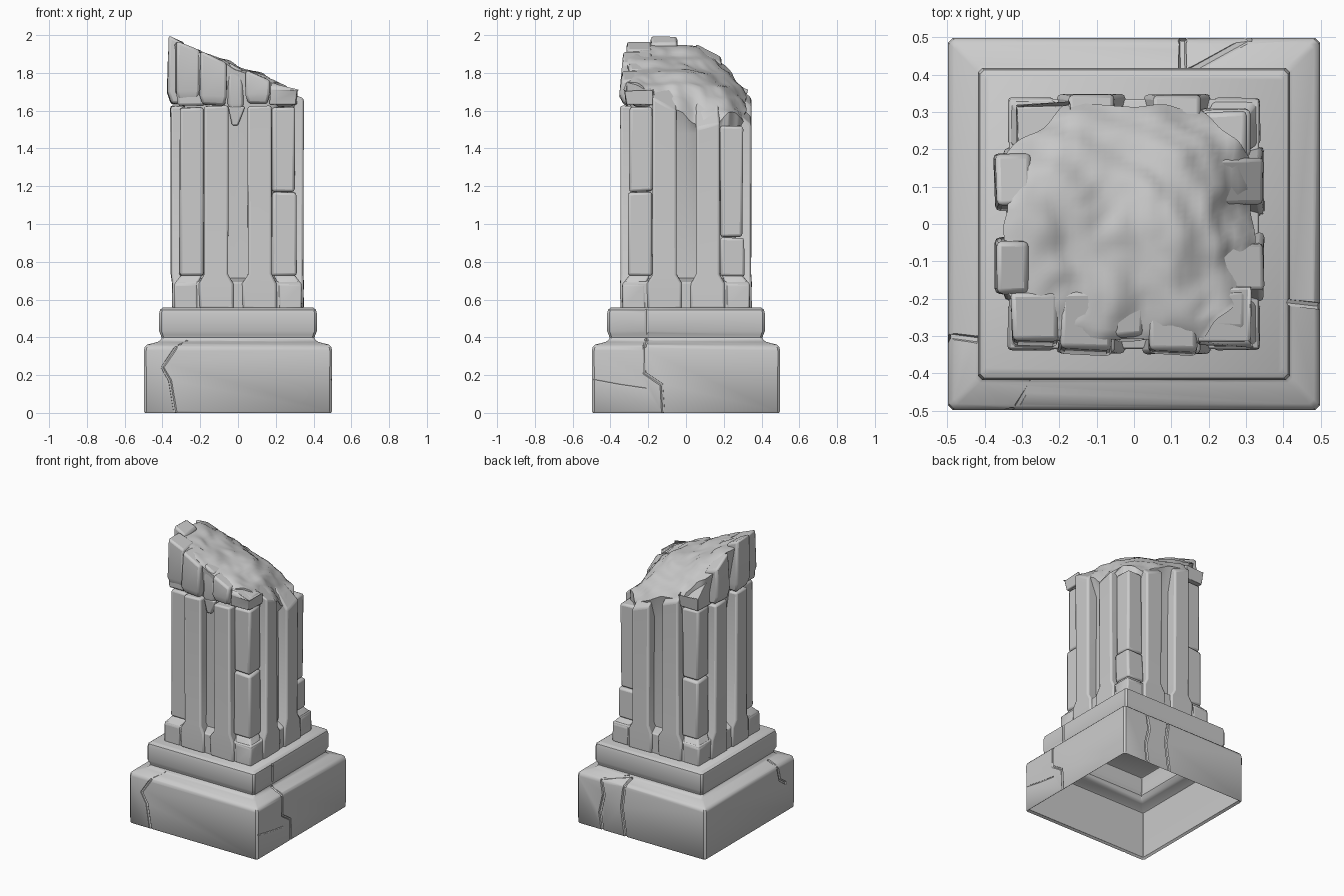
import bpy, bmesh, math, random
from mathutils import Vector, noise

random.seed(4)
if "Cube" in bpy.data.objects:
    bpy.data.objects.remove(bpy.data.objects["Cube"])

stone = bpy.data.materials.new("weathered grey stone")
stone.use_nodes = True
GREY = (0.6, 0.6, 0.6, 1)
stone.diffuse_color = GREY
stone.node_tree.nodes["Principled BSDF"].inputs["Base Color"].default_value = GREY


def surf(x, y):
    """Height of the broken top: slopes down to +x and the back, chipped on the +x side."""
    chip = 5 * max(0, x - 0.2) * max(0, 0.2 - abs(y - 0.05))
    return 1.83 - 0.42 * x - 1.1 * max(0, y + 0.1) ** 2 - chip


def finish(name, bm, bevel=0.0):
    bmesh.ops.recalc_face_normals(bm, faces=bm.faces)
    me = bpy.data.meshes.new(name)
    bm.to_mesh(me)
    bm.free()
    ob = bpy.data.objects.new(name, me)
    bpy.context.collection.objects.link(ob)
    me.materials.append(stone)
    if bevel:
        mod = ob.modifiers.new("worn edges", 'BEVEL')
        mod.width, mod.segments = bevel, 2
        mod.limit_method, mod.angle_limit = 'ANGLE', math.radians(35)
    smooth(ob)
    return ob


def smooth(ob):
    bpy.ops.object.select_all(action='DESELECT')
    ob.select_set(True)
    bpy.context.view_layer.objects.active = ob
    bpy.ops.object.shade_smooth_by_angle(angle=math.radians(38))


def apply_all(ob):
    bpy.context.view_layer.objects.active = ob
    for mod in list(ob.modifiers):
        bpy.ops.object.modifier_apply(modifier=mod.name)


def skin(bm, rings, bottom=True):
    """Join equal rings of points into a wall with end caps."""
    rows = [[bm.verts.new(p) for p in ring] for ring in rings]
    n = len(rows[0])
    for a, b in zip(rows, rows[1:]):
        for i in range(n):
            j = (i + 1) % n
            bm.faces.new((a[i], a[j], b[j], b[i]))
    bm.faces.new(rows[-1])
    if bottom:
        bm.faces.new(rows[0][::-1])


def block(name, levels, turn=0, top=None, jitter=0.004, bevel=0.01):
    """Stone from (x0, x1, y0, y1, z) levels, turned in quarter steps.
    With top set, the upper end follows the broken surface plus that offset."""
    c, s = round(math.cos(turn * math.pi / 2)), round(math.sin(turn * math.pi / 2))
    rings = []
    for k, (x0, x1, y0, y1, z) in enumerate(levels):
        ring = []
        for x, y in ((x0, y0), (x1, y0), (x1, y1), (x0, y1)):
            p = Vector((c * x - s * y, s * x + c * y, z))
            if top is not None and k == len(levels) - 1:
                p.z = max(surf(p.x, p.y) + top, levels[0][4] + 0.03)
            ring.append(p + Vector([random.uniform(-jitter, jitter) for _ in range(3)]))
        rings.append(ring)
    bm = bmesh.new()
    skin(bm, rings)
    return finish(name, bm, bevel)


# Hollow stepped plinth
profile = [(0.492, 0), (0.497, 0.008), (0.498, 0.33), (0.494, 0.349), (0.482, 0.361),
           (0.425, 0.376), (0.411, 0.385), (0.405, 0.398), (0.409, 0.413), (0.418, 0.433),
           (0.418, 0.525), (0.413, 0.546), (0.398, 0.557)]
ch = 0.012
bm = bmesh.new()
rings = []
for r, z in profile:
    q = [(r, ch - r), (r, r - ch), (r - ch, r), (ch - r, r),
         (-r, r - ch), (-r, ch - r), (ch - r, -r), (r - ch, -r)]
    rings.append([(x, y, z) for x, y in q])
skin(bm, rings, bottom=False)
plinth = finish("plinth", bm)
shell = plinth.modifiers.new("shell", 'SOLIDIFY')
shell.thickness, shell.offset = 0.018, -1
apply_all(plinth)


# Cracks carved into the plinth along broken lines
def crack(points, width=0.01):
    cu = bpy.data.curves.new("crack_cutter", 'CURVE')
    cu.dimensions = '3D'
    cu.bevel_depth, cu.bevel_resolution, cu.use_fill_caps = width, 1, True
    sp = cu.splines.new('POLY')
    sp.points.add(len(points) - 1)
    for p, co in zip(sp.points, points):
        p.co = (*co, 1)
    ob = bpy.data.objects.new("crack_cutter", cu)
    bpy.context.collection.objects.link(ob)
    ob.hide_render = True
    bpy.ops.object.select_all(action='DESELECT')
    ob.select_set(True)
    bpy.context.view_layer.objects.active = ob
    bpy.ops.object.convert(target='MESH')
    ob = bpy.context.view_layer.objects.active
    mod = plinth.modifiers.new("crack", 'BOOLEAN')
    mod.operation, mod.solver, mod.object = 'DIFFERENCE', 'EXACT', ob
    apply_all(plinth)
    bpy.data.objects.remove(ob)


E = 0.499
crack([(-.27, -.415, .39), (-.32, -E, .36), (-.4, -E, .24), (-.36, -E, .17), (-.33, -E, -.01)])
crack([(.419, -.21, .57), (.419, -.21, .41), (.41, -.21, .385), (E, -.22, .35),
       (E, -.22, .21), (E, -.13, .15), (E, -.12, -.01)])
crack([(E, -.51, .18), (E, -.35, .15), (E, -.21, .13)], 0.006)
crack([(.13, .41, .38), (.13, E, .35), (.15, E, .2), (.12, E, -.01)], 0.012)
crack([(.15, .41, .385), (.31, E, .36), (.29, E, .25), (.32, E, .12), (.3, E, -.01)], 0.012)
crack([(-.42, -.31, .38), (-E, -.3, .36), (-E, -.33, .25), (-E, -.4, .2)], 0.011)
smooth(plinth)

# Square footing under the shaft
block("shaft_footing", [(-.335, .335, -.335, .335, .54), (-.335, .335, -.335, .335, .69),
                        (-.28, .28, -.28, .28, .715)], jitter=0, bevel=0.006)

# Shaft core with a rough, sloping broken top
N = 36
R = 0.315
bm = bmesh.new()
bmesh.ops.create_grid(bm, x_segments=N, y_segments=N, size=R)
rim = [e for e in bm.edges if e.is_boundary]
walls = bmesh.ops.extrude_edge_only(bm, edges=rim)["geom"]
low = {v for v in walls if isinstance(v, bmesh.types.BMVert)}
for v in bm.verts:
    x, y = v.co.x, v.co.y
    over = max(0, abs(x) + abs(y) - 0.49)
    x -= math.copysign(over * 0.5, x)
    y -= math.copysign(over * 0.5, y)
    if v in low:
        v.co = (x * 0.88, y * 0.88, 0.6)
    else:
        p = Vector((x, y, 0))
        wob = 0.03 * noise.noise(p * 5) + 0.012 * abs(noise.noise(p * 12))
        edge = max(abs(x), abs(y)) / R
        z = surf(x, y) + wob - 0.025 * edge ** 6
        # terraces where slabs have split away
        step = 0.07
        z = 0.6 * z + 0.4 * step * (math.floor(z / step) + min(1, (z / step % 1) * 2))
        wide = 1.1 if x < 0 else 1
        v.co = (x * wide * (1 + 0.06 * noise.noise(p * 12)), y * (1 + 0.06 * noise.noise(p * 11)), z)
bmesh.ops.bisect_plane(bm, geom=bm.verts[:] + bm.edges[:] + bm.faces[:],
                       plane_co=(0, 0, 1.48), plane_no=(0, 0, 1))
for v in bm.verts:
    if abs(v.co.z - 1.48) < 1e-4:
        d = max(abs(v.co.x), abs(v.co.y))
        v.co.x *= 0.275 / max(d, 0.275)
        v.co.y *= 0.275 / max(d, 0.275)
finish("shaft_core", bm)

# Pilasters, two per side, each with a flared foot
for side, turn in (("front", 0), ("right", 1), ("back", 2), ("left", 3)):
    face = -0.358 if turn == 3 else -0.347
    for c in (-0.115, 0.115):
        dx, dy = [(0, -1), (1, 0), (0, 1), (-1, 0)][turn]
        px, py = dx * 0.33 - dy * c, dy * 0.33 + dx * c
        high = surf(px, py) > 1.72
        w = 0.063
        lv = [(c - .09, c + .09, -.347, -.2, .55), (c - .09, c + .09, -.347, -.2, .685),
              (c - w, c + w, face + .003, -.2, .735), (c - w, c + w, face, -.2, 1.625)]
        block(side + "_pilaster", lv, turn, None if high else -0.012, 0.003, 0.012)
        if high and turn != 0:
            out, back = (-0.376, -0.28) if turn == 3 else (-0.35, -0.2)
            block(side + "_cap_stone", [(c - .07, c + .065, out + .02, back, 1.635),
                                        (c - .075, c + .075, out, back, 1.7),
                                        (c - .07, c + .07, out + .005, back, 1.8)],
                  turn, 0.012 if turn == 3 and c > 0 else -0.005, 0.006, 0.014)

# Corner shafts above a foot, some cracked into stacked stones
corners = (("front_left", -1, -1, []), ("front_right", 1, -1, [1.17]),
           ("back_right", 1, 1, [0.93]), ("back_left", -1, 1, [1.13]))
for turn, (name, sx, sy, splits) in enumerate(corners):
    block(name + "_corner_foot", [(-.338, -.215, -.338, -.215, .55), (-.338, -.215, -.338, -.215, .68),
                                  (-.3, -.19, -.3, -.19, .73)], turn, None, 0.002, 0.01)
    high = surf(sx * .29, sy * .29)
    cuts = [0.72] + splits + [min(1.62, high - 0.02)]
    for i, (a, b) in enumerate(zip(cuts, cuts[1:])):
        r = -0.309 + 0.008 * (i % 2)
        block(name + "_corner_stone", [(r, -.18, r, -.18, a + .003), (r, -.18, r, -.18, b - .003)],
              turn, None, 0.004, 0.014)
    if high > 1.7:
        block(name + "_corner_cap", [(-.315, -.17, -.31, -.17, 1.63), (-.325, -.17, -.315, -.17, 1.71),
                                     (-.315, -.17, -.31, -.17, 1.8)],
              turn, -0.005 if sy < 0 else -0.05, 0.006, 0.014)

# Loose fractured stones along the front of the broken top: x0, x1, front, bottom
for x0, x1, y, z in ((-.325, -.205, -.325, 1.65), (-.2, -.06, -.35, 1.63), (-.055, .03, -.315, 1.59),
                     (.04, .165, -.35, 1.64), (.19, .3, -.3, 1.62)):
    block("front_cap_stone", [(x0 + .015, x1 - .01, y + .02, -.18, z), (x0, x1, y, -.18, z + .05),
                              (x0, x1, y + .015, -.18, 1.8)], 0, 0, 0.006, 0.014)
# Small shard wedged between the front pilasters
block("front_shard", [(-.03, 0, -.3, -.2, 1.52), (-.05, .04, -.31, -.2, 1.62)], 0, None, 0.006, 0.008)
